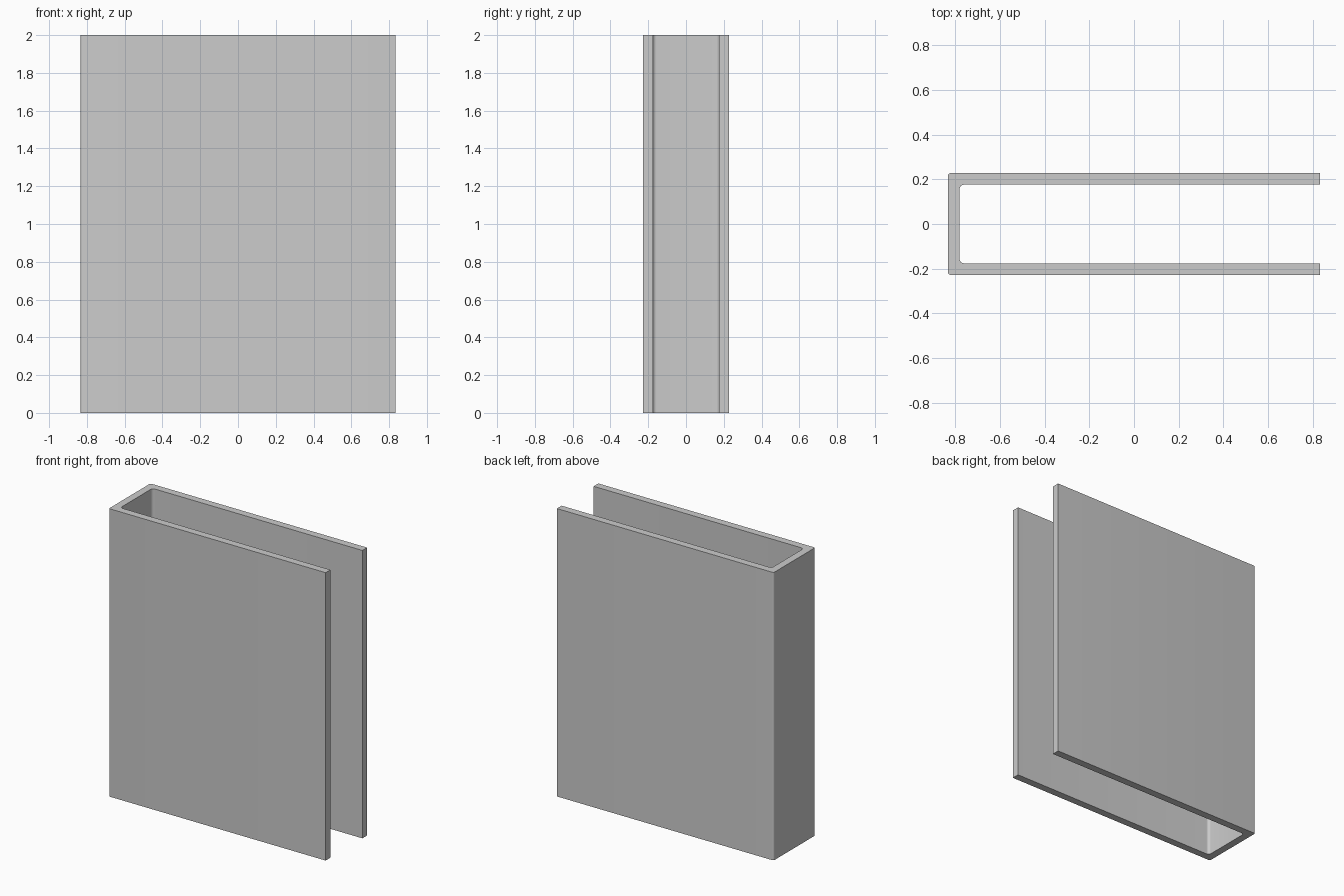
import bpy, bmesh, math

if "Cube" in bpy.data.objects:
    bpy.data.objects.remove(bpy.data.objects["Cube"])

HX, HY, T, H = 0.833, 0.228, 0.052, 2.0   # half length, half width, wall, height
R_OUT, R_IN, SEG = 0.012, 0.02, 6         # corner radii


def corner(x, y, r):
    """Rounded corner at the closed (left) end, lower side, from the long wall to the end wall."""
    cx, cy = x + r, y + r
    return [(cx + r * math.cos(a), cy + r * math.sin(a))
            for a in (math.radians(270 - 90 * i / SEG) for i in range(SEG + 1))]


# Lower half of the U outline, then mirrored in y
outer = [(HX, -HY)] + corner(-HX, -HY, R_OUT)
inner = [(HX, -HY + T)] + corner(-HX + T, -HY + T, R_IN)


def mirrored(path):
    return path + [(x, -y) for x, y in reversed(path)]


outer, inner = mirrored(outer), mirrored(inner)

# U-channel: quad strips along the wall, extruded upward
bm = bmesh.new()
vo = [bm.verts.new((x, y, 0)) for x, y in outer]
vi = [bm.verts.new((x, y, 0)) for x, y in inner]
faces = [bm.faces.new((vo[i], vo[i + 1], vi[i + 1], vi[i])) for i in range(len(vo) - 1)]
top = bmesh.ops.extrude_face_region(bm, geom=faces, use_keep_orig=True)
bmesh.ops.translate(bm, vec=(0, 0, H),
                    verts=[g for g in top["geom"] if isinstance(g, bmesh.types.BMVert)])
bmesh.ops.recalc_face_normals(bm, faces=bm.faces)

mesh = bpy.data.meshes.new("u_channel")
bm.to_mesh(mesh)
bm.free()
channel = bpy.data.objects.new("u_channel", mesh)
bpy.context.collection.objects.link(channel)
bpy.context.view_layer.objects.active = channel
channel.select_set(True)
bpy.ops.object.shade_smooth_by_angle(angle=math.radians(30))
